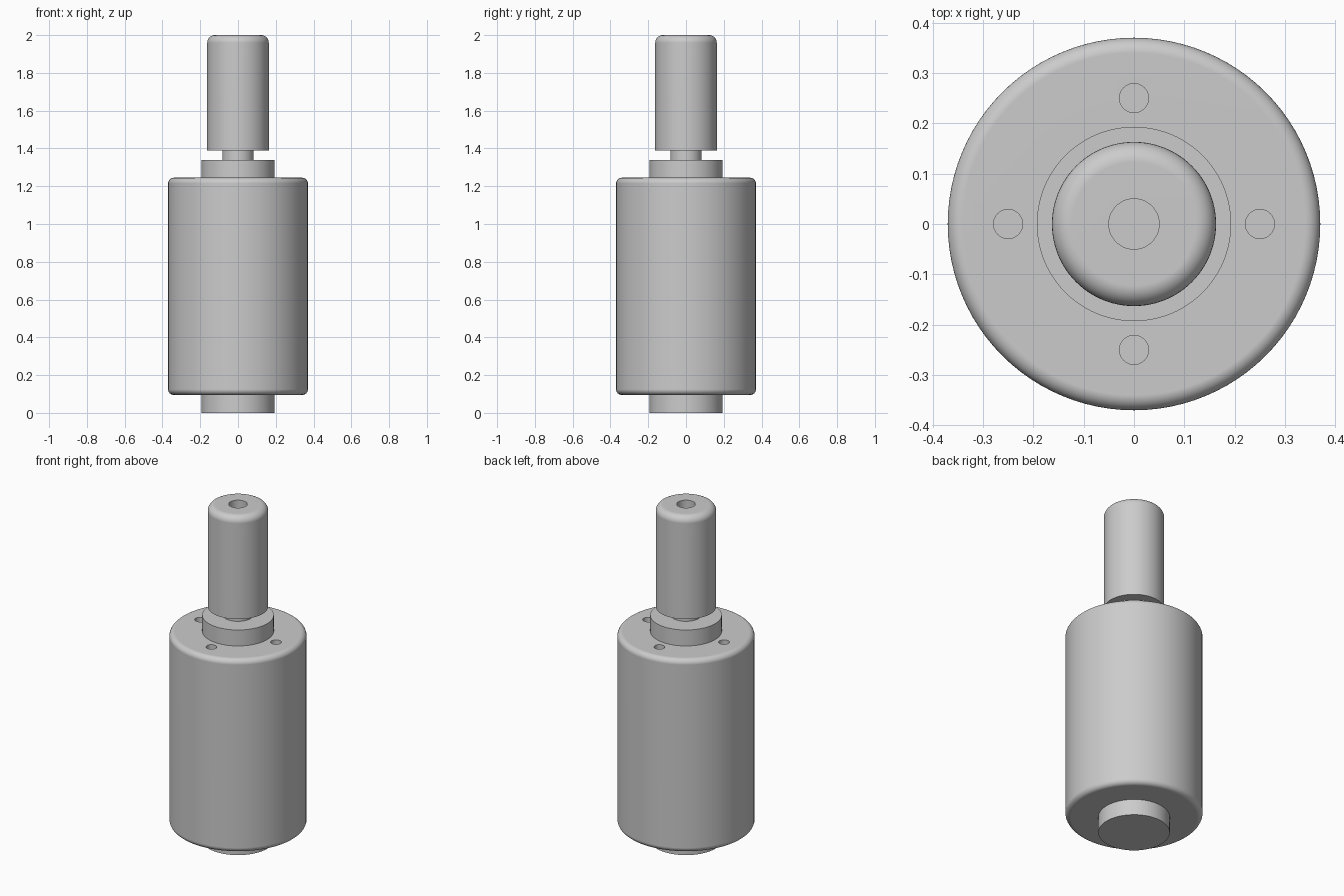
import bpy, bmesh, math
from mathutils import Matrix, Vector

if "Cube" in bpy.data.objects:
    bpy.data.objects.remove(bpy.data.objects["Cube"], do_unlink=True)

SEGMENTS = 96

# Single bare metal colour
metal = bpy.data.materials.new("grey metal")
metal.use_nodes = True
GREY = (0.6, 0.6, 0.6, 1)
metal.diffuse_color = GREY
metal.node_tree.nodes["Principled BSDF"].inputs["Base Color"].default_value = GREY


def fillet(radius, z, size, start, steps=8):
    """Quarter-round profile points about (radius, z), from the start angle."""
    angles = [math.radians(start + 90 * i / steps) for i in range(steps + 1)]
    return [(radius + size * math.cos(a), z + size * math.sin(a)) for a in angles]


def lathe(name, profile):
    """Spin an (r, z) profile that runs from axis to axis into a solid."""
    bm = bmesh.new()
    verts = [bm.verts.new((r, 0, z)) for r, z in profile]
    edges = [bm.edges.new(pair) for pair in zip(verts, verts[1:])]
    bmesh.ops.spin(bm, geom=verts + edges, cent=(0, 0, 0), axis=(0, 0, 1),
                   angle=math.tau, steps=SEGMENTS, use_duplicate=False)
    bmesh.ops.remove_doubles(bm, verts=bm.verts, dist=1e-5)
    bmesh.ops.recalc_face_normals(bm, faces=bm.faces)
    mesh = bpy.data.meshes.new(name)
    bm.to_mesh(mesh)
    bm.free()
    mesh.materials.append(metal)
    obj = bpy.data.objects.new(name, mesh)
    bpy.context.collection.objects.link(obj)
    return obj


def select(obj):
    bpy.ops.object.select_all(action="DESELECT")
    obj.select_set(True)
    bpy.context.view_layer.objects.active = obj


def finish(obj):
    select(obj)
    bpy.ops.object.shade_smooth_by_angle(angle=math.radians(30))
    obj.modifiers.new("weighted normals", "WEIGHTED_NORMAL").keep_sharp = True


# Motor housing with rear boss, front boss and shaft neck
R, BOTTOM, TOP, ROUND = 0.37, 0.095, 1.245, 0.03
BOSS, NECK = 0.193, 0.083
housing = lathe("housing", [
    (0, 0), (BOSS, 0), (BOSS, BOTTOM),
    *fillet(R - ROUND, BOTTOM + ROUND, ROUND, -90),
    *fillet(R - ROUND, TOP - ROUND, ROUND, 0),
    (BOSS, TOP), (BOSS, 1.34), (NECK, 1.34), (NECK, 1.4), (0, 1.4)])

# Four blind mounting holes in the front face of the housing
bm = bmesh.new()
for i in range(4):
    spot = Matrix.Rotation(i * math.pi / 2, 4, "Z") @ Vector((0.25, 0, TOP))
    bmesh.ops.create_cone(bm, cap_ends=True, segments=32, radius1=0.029,
                          radius2=0.029, depth=0.2,
                          matrix=Matrix.Translation(spot))
cut_mesh = bpy.data.meshes.new("mounting_hole_cutter")
bm.to_mesh(cut_mesh)
bm.free()
cut_mesh.materials.append(metal)
cutter = bpy.data.objects.new("mounting_hole_cutter", cut_mesh)
cutter.hide_render = True
bpy.context.collection.objects.link(cutter)

holes = housing.modifiers.new("mounting holes", "BOOLEAN")
holes.operation = "DIFFERENCE"
holes.solver = "EXACT"
holes.object = cutter
select(housing)
bpy.ops.object.modifier_apply(modifier=holes.name)
bpy.data.objects.remove(cutter, do_unlink=True)
finish(housing)

# Output shaft with rounded end and a blind centre bore
SHAFT, BORE, SOFT = 0.163, 0.05, 0.04
shaft = lathe("shaft", [
    (0, 1.39), (SHAFT, 1.39),
    *fillet(SHAFT - SOFT, 2 - SOFT, SOFT, 0),
    (BORE, 2), (BORE, 1.85), (0, 1.85)])
finish(shaft)
